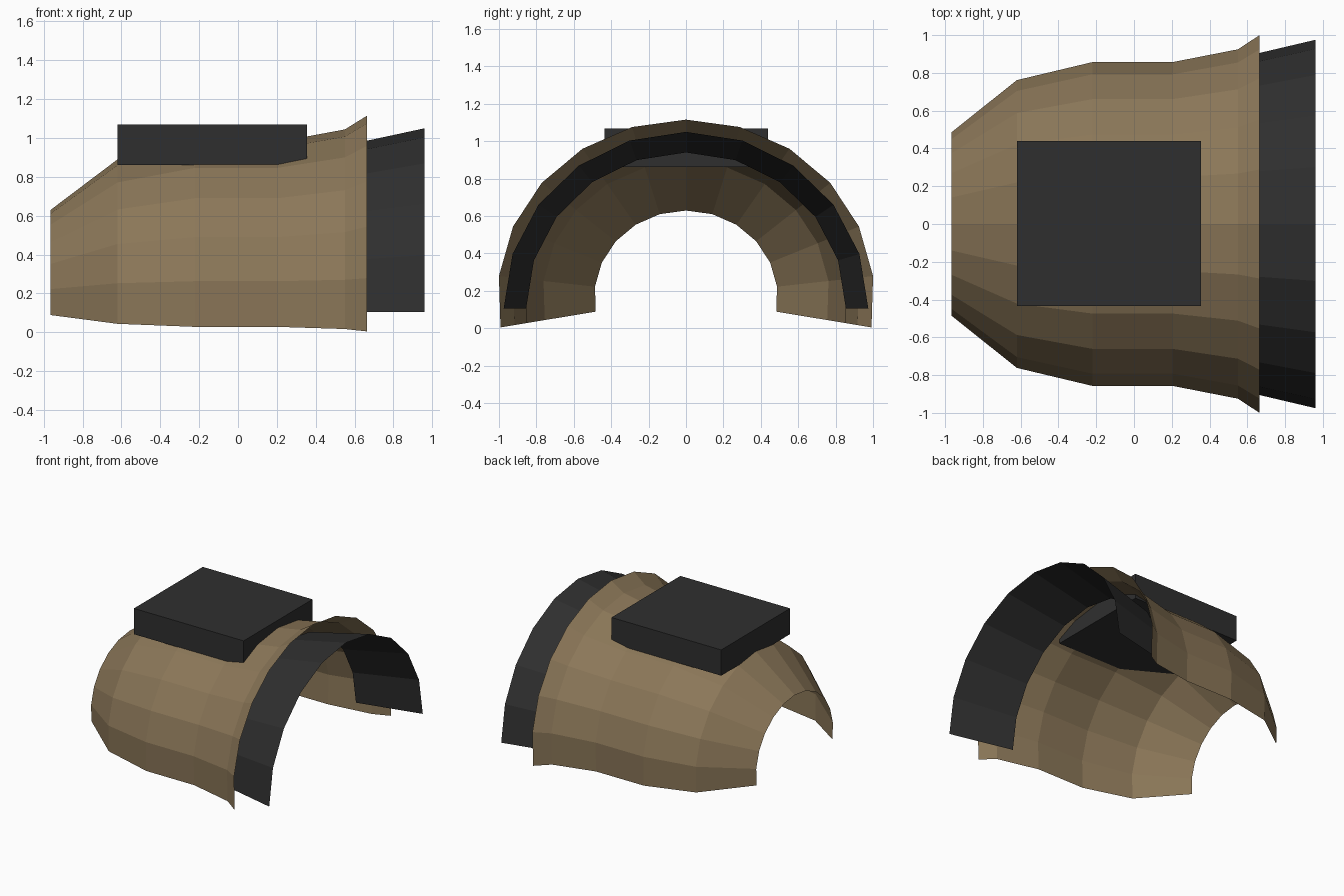
import bpy, bmesh
from math import sin, cos, radians

cube = bpy.data.objects.get("Cube")
if cube:
    bpy.data.objects.remove(cube, do_unlink=True)


def make_material(name, rgb):
    mat = bpy.data.materials.new(name)
    mat.use_nodes = True
    mat.diffuse_color = (*rgb, 1)
    bsdf = next(n for n in mat.node_tree.nodes if n.type == 'BSDF_PRINCIPLED')
    bsdf.inputs["Base Color"].default_value = (*rgb, 1)
    return mat


def add_object(name, bm, mat):
    bmesh.ops.recalc_face_normals(bm, faces=bm.faces)
    mesh = bpy.data.meshes.new(name)
    bm.to_mesh(mesh)
    bm.free()
    mesh.materials.append(mat)
    obj = bpy.data.objects.new(name, mesh)
    bpy.context.collection.objects.link(obj)
    return obj


def arched_sheet(name, rings, half_angle, segments, centre_z, mat):
    """Open arch lofted along x; each ring is (x, half width, height radius)."""
    bm = bmesh.new()
    rows = []
    for x, ry, rz in rings:
        row = []
        for i in range(segments + 1):
            a = radians(half_angle * (2 * i / segments - 1))
            row.append(bm.verts.new((x, ry * sin(a), centre_z + rz * cos(a))))
        rows.append(row)
    for r0, r1 in zip(rows, rows[1:]):
        for i in range(segments):
            bm.faces.new((r0[i], r1[i], r1[i + 1], r0[i + 1]))
    obj = add_object(name, bm, mat)
    # Outer side faces away from the arch axis
    top = max(obj.data.polygons, key=lambda p: p.center.z)
    if top.normal.z < 0:
        obj.data.flip_normals()
    return obj


tan = make_material("tan", (0.258, 0.184, 0.098))
charcoal = make_material("charcoal", (0.028, 0.028, 0.028))

# Flared outer shell, slightly flattened in height
shell_profile = [(-0.965, 0.49), (-0.62, 0.767), (-0.22, 0.863),
                 (0.205, 0.863), (0.55, 0.931), (0.665, 1.007)]
arched_sheet("outer_shell", [(x, r, r * 0.94) for x, r in shell_profile],
             100, 12, 0.169, tan)

# Inner band that emerges from the wide end
arched_sheet("inner_band", [(0.45, 0.855, 0.835), (0.96, 0.975, 0.945)],
             90, 10, 0.105, charcoal)

# Flat block set into the top of the shell
bm = bmesh.new()
bmesh.ops.create_cube(bm, size=1)
bmesh.ops.scale(bm, vec=(0.975, 0.874, 0.207), verts=bm.verts)
bmesh.ops.translate(bm, vec=(-0.133, 0.002, 0.965), verts=bm.verts)
add_object("top_block", bm, charcoal)
